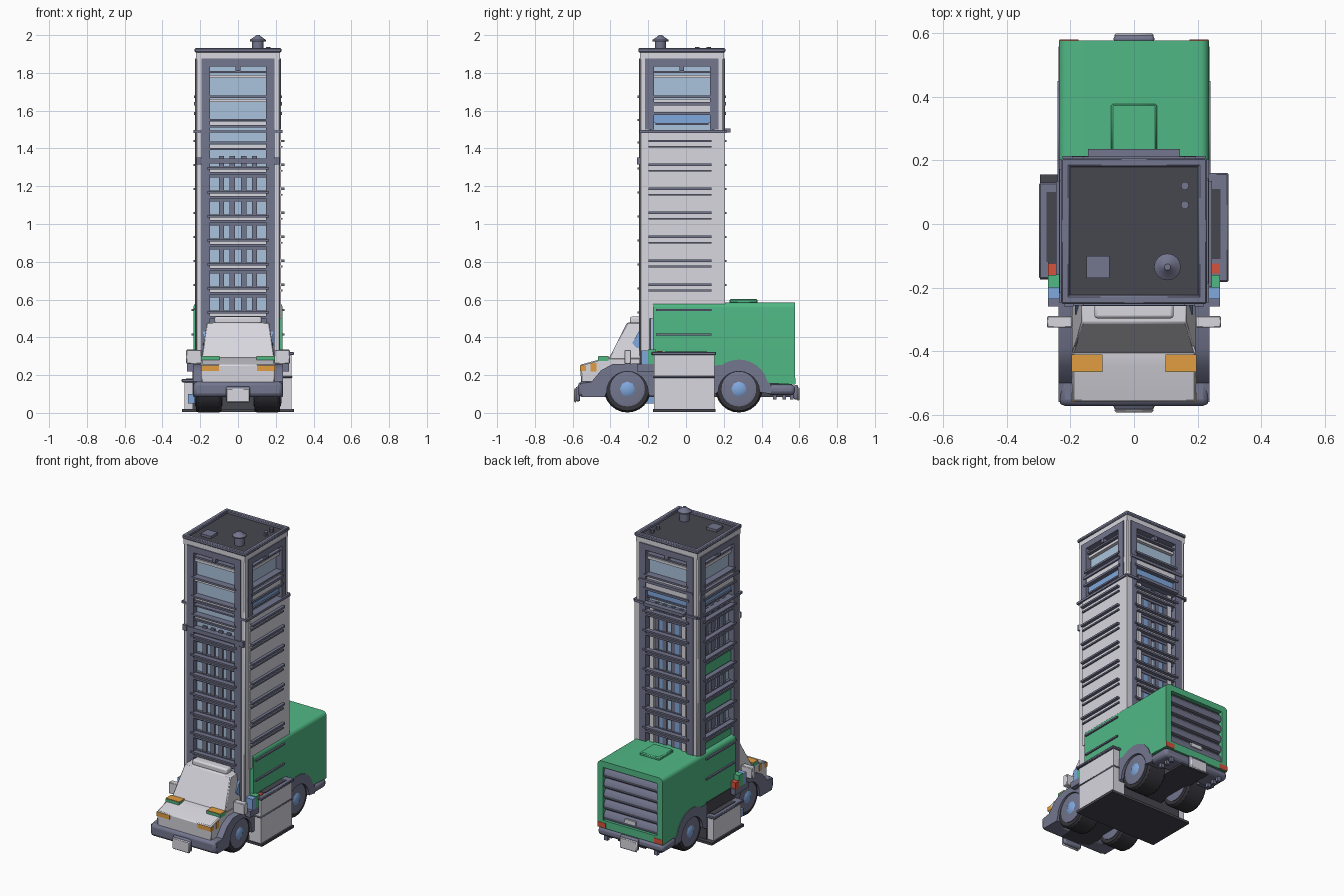
import bpy, bmesh, math

def material(name, r, g, b):
    m = bpy.data.materials.new(name)
    m.diffuse_color = [((c / 255 + 0.055) / 1.055) ** 2.4 for c in (r, g, b)] + [1]
    return m

SLATE = material("slate", 115, 118, 142)
LIGHT = material("light grey", 216, 215, 223)
GREEN = material("green", 80, 184, 133)
DARK = material("dark grey", 70, 70, 79)
GLASS = material("pale glass", 171, 196, 221)
BLUE = material("blue", 128, 168, 222)
ORANGE = material("orange", 226, 158, 64)
RED = material("red", 214, 82, 60)
TYRE = material("tyre black", 52, 52, 58)

def finish(name, bm, mat, bevel=0, seg=1):
    bmesh.ops.recalc_face_normals(bm, faces=bm.faces)
    me = bpy.data.meshes.new(name)
    bm.to_mesh(me)
    bm.free()
    me.materials.append(mat)
    me.shade_smooth()
    me.set_sharp_from_angle(angle=math.radians(30))
    ob = bpy.data.objects.new(name, me)
    bpy.context.collection.objects.link(ob)
    if bevel:
        mod = ob.modifiers.new("bevel", 'BEVEL')
        mod.width, mod.segments = bevel, seg
    return ob

def boxes(name, mat, items, bevel=0, seg=1):
    """Each item is x0, x1, y0, y1, z0, z1."""
    bm = bmesh.new()
    for x0, x1, y0, y1, z0, z1 in items:
        vs = bmesh.ops.create_cube(bm, size=1)['verts']
        for v in vs:
            v.co = ((x0 + x1) / 2 + v.co.x * (x1 - x0), (y0 + y1) / 2 + v.co.y * (y1 - y0),
                    (z0 + z1) / 2 + v.co.z * (z1 - z0))
    return finish(name, bm, mat, bevel, seg)

def prism(name, mat, pts, spans, axis='x', bevel=0):
    """Extrude a profile: (y,z) along x, or (x,z) along y."""
    bm = bmesh.new()
    for a, b in spans:
        rings = [[bm.verts.new((t, p, q) if axis == 'x' else (p, t, q)) for p, q in pts] for t in (a, b)]
        bm.faces.new(rings[0])
        bm.faces.new(rings[1][::-1])
        for i in range(len(pts)):
            j = (i + 1) % len(pts)
            bm.faces.new((rings[0][i], rings[0][j], rings[1][j], rings[1][i]))
    return finish(name, bm, mat, bevel)

def lathe(name, mat, prof, centres, axis='z', n=24):
    """Revolve (radius, offset) points round z or x."""
    bm = bmesh.new()
    for cx, cy, cz in centres:
        rings = []
        for r, h in prof:
            ring = []
            for k in range(n):
                a = 2 * math.pi * k / n
                p, q = r * math.cos(a), r * math.sin(a)
                ring.append(bm.verts.new((cx + h, cy + p, cz + q) if axis == 'x' else (cx + p, cy + q, cz + h)))
            rings.append(ring)
        for A, B in zip(rings, rings[1:]):
            for k in range(n):
                bm.faces.new((A[k], A[(k + 1) % n], B[(k + 1) % n], B[k]))
        bm.faces.new(rings[0])
        bm.faces.new(rings[-1])
    return finish(name, bm, mat)

def arc(cy, cz, r, a0, a1, n=12):
    return [(cy + r * math.cos(math.radians(a0 + (a1 - a0) * i / n)),
             cz + r * math.sin(math.radians(a0 + (a1 - a0) * i / n))) for i in range(n + 1)]

H, CY = 0.222, -0.022
def on(face, u0, u1, z0, z1, d0, d1):
    """Box on a tower face: u runs across it, d outward from it."""
    s = -1 if face in ('front', 'left') else 1
    d = sorted((s * (H + d0), s * (H + d1)))
    if face in ('front', 'back'):
        u = sorted((-s * u0, -s * u1))
        return (*u, CY + d[0], CY + d[1], z0, z1)
    u = sorted((s * u0, s * u1))
    return (*d, CY + u[0], CY + u[1], z0, z1)

FACES = ('front', 'right', 'back', 'left')
STOREYS = [0.545 + 0.127 * i for i in range(8)]

# Tower core and corners
boxes("tower_glass_core", GLASS, [(-0.188, 0.188, CY - 0.188, CY + 0.188, 0.2, 1.9)])
boxes("tower_corner_posts", LIGHT, [(min(a, b), max(a, b), min(c, d), max(c, d), 0.25, 1.9)
      for a, b in ((0.165, H), (-0.165, -H)) for c, d in ((CY + 0.165, CY + H), (CY - 0.165, CY - H))], 0.006)
boxes("tower_top_band", LIGHT, [(-H, H, CY - H, CY + H, 1.87, 1.909)])
# Roof
boxes("roof_floor", DARK, [(-0.21, 0.21, CY - 0.21, CY + 0.21, 1.895, 1.914)])
boxes("roof_rim", SLATE, [on(f, -0.229, 0.229, 1.908, 1.931, -0.02, 0.008) for f in FACES], 0.005)
lathe("roof_chimney", SLATE, [(0.03, 1.9), (0.03, 1.965), (0.042, 1.967), (0.042, 1.975), (0.012, 1.996), (0.01, 2.0)],
      [(0.105, -0.135, 0)], n=16)
boxes("roof_hatch", SLATE, [(-0.15, -0.077, -0.17, -0.1, 1.9, 1.93)])
lathe("roof_pipes", SLATE, [(0.013, 1.9), (0.013, 1.938)], [(0.16, 0.12, 0), (0.16, 0.06, 0)], n=10)
# Upper storeys on all faces
frames, strips, blues = [], [], []
for f in FACES:
    for s in (-1, 1):
        a, b = sorted((s * 0.148, s * 0.194))
        frames.append(on(f, a, b, 1.5, 1.875, -0.035, 0.006))
    frames += [on(f, -0.194, 0.194, 1.835, 1.875, -0.035, 0.006), on(f, -0.15, 0.15, 1.80, 1.811, -0.035, -0.004),
               on(f, -0.012, 0.012, 1.81, 1.84, -0.03, 0.004), on(f, -0.16, 0.16, 1.667, 1.679, -0.035, 0.012)]
    strips += [on(f, -0.148, 0.148, 1.772, 1.79, -0.035, -0.012), on(f, -0.148, 0.148, 1.645, 1.662, -0.035, -0.008)]
    if f == 'front':
        for z in (1.545, 1.425):
            frames += [on(f, -0.16, 0.16, z, z + 0.011, -0.035, 0.012), on(f, -0.148, 0.148, z - 0.034, z - 0.022, -0.035, 0)]
            strips.append(on(f, -0.148, 0.148, z - 0.022, z - 0.003, -0.035, -0.012))
        frames.append(on(f, -0.148, 0.148, 1.485, 1.494, -0.035, 0))
    else:
        w = 0.165 if f == 'right' else 0.195
        frames += [on(f, -w, w, 1.627, 1.645, -0.035, 0.012), on(f, -0.165, 0.165, 1.578, 1.592, -0.035, 0.012),
                   on(f, -0.225, 0.225, 1.482, 1.497, -0.035, 0.014)]
        strips.append(on(f, -0.195, 0.195, 1.592, 1.627, -0.035, 0.002))
        blues.append(on(f, -0.148, 0.148, 1.535, 1.578, -0.035, -0.015))
        frames.append(on(f, -0.14, 0.14, 1.525, 1.535, -0.035, -0.005))
boxes("upper_window_frames", SLATE, frames)
boxes("upper_window_strips", LIGHT, strips)
boxes("upper_blue_windows", BLUE, blues)

# Lower storeys: front, back and left window grids
frames, strips, slats = [], [], []
for f in ('front', 'back', 'left'):
    top = 1.5
    for s in (-1, 1):
        a, b = sorted((s * 0.148, s * 0.196))
        frames.append(on(f, a, b, 0.3, top, -0.035, 0.006))
    for z in STOREYS:
        if f == 'front':
            if z > 1.35:
                continue
            z -= 0.018
        slats += [on(f, -0.165, 0.165, z, z + 0.011, -0.035, 0.014),
                  on(f, -0.15, 0.15, z - 0.027, z - 0.015, -0.035, 0.004)]
        frames.append(on(f, -0.148, 0.148, z - 0.042, z + 0.016, -0.035, -0.018))
        strips.append(on(f, -0.148, 0.148, z - 0.015, z, -0.035, -0.008))
    for u in (-0.087, -0.03, 0.03, 0.087):
        frames.append(on(f, u - 0.014, u + 0.014, 0.45, 1.36 if f == 'front' else top, -0.035, -0.022))
boxes("lower_window_frames", SLATE, frames)
boxes("lower_window_strips", LIGHT, strips)
boxes("lower_window_slats", SLATE, slats)
boxes("back_light_fins", LIGHT, [on('back', u - 0.014, u + 0.014, 0.5, 1.48, -0.035, -0.01) for u in (-0.115, 0.115)])
boxes("back_blue_strips", BLUE, [on('back', u - 0.014, u + 0.014, 0.5, 1.48, -0.035, -0.024) for u in (-0.058, 0.058)])
boxes("back_header", SLATE, [on('back', -0.145, 0.145, 1.485, 1.505, 0, 0.036)])
boxes("left_green_panels", GREEN, [on('left', -0.14, 0.14, z, z + 0.068, -0.035, -0.012) for z in (0.562, 0.816, 1.07)])
boxes("front_belt", SLATE, [on('front', -0.21, 0.21, 1.32, 1.347, -0.03, 0.012)]
      + [on('front', s * 0.205 - 0.014, s * 0.205 + 0.014, 1.315, 1.352, -0.02, 0.016) for s in (-1, 1)])
# Closed panel and slats on the right
boxes("right_panel", LIGHT, [on('right', -0.18, 0.228, 0.5, 1.484, -0.035, 0.005)])
boxes("side_slats", SLATE, [on('right', -0.176, 0.158, z, z + 0.012, 0, 0.024) for z in STOREYS[1:]]
      + [on('right', -0.176, 0.158, z - 0.03, z - 0.02, 0, 0.014) for z in STOREYS[1:]]
      + [(s * 0.238 - 0.008, s * 0.238 + 0.008, -0.16, 0.135, z, z + 0.01) for s in (-1, 1) for z in (0.41, 0.54)])

# Green rear body: rounded shell, grille recess, wheel-arch skirt
W, T, R = 0.236, 0.585, 0.028
outer = [(W, 0.28)] + arc(W - R, T - R, R, 0, 90, 6) + arc(R - W, T - R, R, 90, 180, 6) + [(-W, 0.28)]
prism("rear_body", GREEN, outer, [(-0.175, 0.545)], 'y')
prism("rear_body_rim", GREEN, outer + [(-0.195, 0.28), (-0.195, 0.545), (0.195, 0.545), (0.195, 0.28)], [(0.545, 0.577)], 'y')
prism("rear_body_skirt", GREEN, [(-0.175, 0.281), (-0.175, 0.25), (0.1, 0.25)] + arc(0.28, 0.125, 0.155, 125, 12)
      + [(0.577, 0.15), (0.577, 0.281)], [(-W, -0.195), (0.195, W)])
boxes("rear_body_sill", GREEN, [(-0.2, 0.2, 0.5, 0.577, 0.15, 0.2)])
boxes("rear_grille_back", DARK, [(-0.195, 0.195, 0.44, 0.55, 0.2, 0.545)])
for i in range(5):
    z = 0.2 + 0.069 * i
    prism("rear_grille_slat_%d" % (i + 1), SLATE,
          [(0.545, z), (0.566, z + 0.004), (0.571, z + 0.022), (0.565, z + 0.045), (0.545, z + 0.066)], [(-0.194, 0.194)])
boxes("rear_lights", RED, [(s * 0.205 - 0.03, s * 0.205 + 0.03, 0.56, 0.5795, 0.153, 0.185) for s in (-1, 1)])
boxes("rear_handle", LIGHT, [(-0.04, 0.04, 0.565, 0.5765, 0.225, 0.25)])
boxes("rear_body_hatch", GREEN, [(-0.072, 0.072, 0.23, 0.378, 0.58, 0.603)], 0.006)

# Cab
prism("hood", LIGHT, [(-0.555, 0.15), (-0.56, 0.255), (-0.45, 0.285), (-0.41, 0.292), (-0.24, 0.292), (-0.24, 0.15)],
      [(-0.195, 0.195)], bevel=0.006)
bm = bmesh.new()
lo = [bm.verts.new((x, y, 0.285)) for x, y in ((-0.195, -0.41), (0.195, -0.41), (0.195, -0.23), (-0.195, -0.23))]
hi = [bm.verts.new((x, y, 0.478)) for x, y in ((-0.165, -0.312), (0.165, -0.312), (0.165, -0.23), (-0.165, -0.23))]
bm.faces.new(lo)
bm.faces.new(hi)
for i in range(4):
    bm.faces.new((lo[i], lo[(i + 1) % 4], hi[(i + 1) % 4], hi[i]))
finish("cab", bm, LIGHT, 0.005)
boxes("cab_roof_visor", LIGHT, [(-0.125, 0.125, -0.297, -0.24, 0.47, 0.51)], 0.01, 2)
prism("cab_side_windows", BLUE, [(-0.285, 0.37), (-0.25, 0.33), (-0.25, 0.43)], [(-0.186, -0.17), (0.17, 0.186)])
boxes("mirrors", LIGHT, [(s * 0.234 - 0.04, s * 0.234 + 0.04, -0.326, -0.29, 0.26, 0.332) for s in (-1, 1)], 0.003)
boxes("hood_lamp_bases", GREEN, [(s * 0.148 - 0.049, s * 0.148 + 0.049, -0.466, -0.41, 0.275, 0.298) for s in (-1, 1)])
boxes("hood_lamp_tops", ORANGE, [(s * 0.148 - 0.049, s * 0.148 + 0.049, -0.464, -0.41, 0.298, 0.302) for s in (-1, 1)])
boxes("headlights", ORANGE, [(s * 0.149 - 0.048, s * 0.149 + 0.048, -0.5605, -0.53, 0.222, 0.25) for s in (-1, 1)]
      + [(s * 0.19 - 0.007, s * 0.19 + 0.007, -0.505, -0.475, 0.22, 0.264) for s in (-1, 1)])

# Bumpers, fenders and chassis
boxes("bumpers", SLATE, [(-0.237, 0.237, -0.572, -0.46, 0.085, 0.165), (-0.237, 0.237, 0.43, 0.577, 0.095, 0.15)], 0.02, 2)
boxes("bumper_pegs", SLATE, [(x - 0.012, x + 0.012, y - 0.01, y + 0.01, 0.07, 0.1)
      for y in (0.47, 0.52, 0.56) for x in (-0.18, 0.18)])
boxes("plate_mounts", SLATE, [(-0.064, 0.064, -0.584, -0.56, 0.06, 0.14), (-0.064, 0.064, 0.57, 0.594, 0.07, 0.148)], 0.01, 2)
boxes("plates", LIGHT, [(-0.062, 0.062, -0.592, -0.58, 0.055, 0.13), (-0.062, 0.062, 0.588, 0.6, 0.065, 0.135)], 0.005)
prism("front_fenders", SLATE, [(-0.55, 0.085), (-0.56, 0.155), (-0.5, 0.165), (-0.45, 0.225), (-0.39, 0.258), (-0.2, 0.262),
      (-0.165, 0.23), (-0.165, 0.09), (-0.195, 0.09)] + arc(-0.31, 0.11, 0.11, 0, 180) + [(-0.43, 0.085)],
      [(-0.237, -0.15), (0.15, 0.237)])
prism("rear_fenders", SLATE, [(0.13, 0.09), (0.13, 0.25)] + arc(0.28, 0.125, 0.157, 125, 15) + [(0.45, 0.15), (0.45, 0.1)]
      + arc(0.28, 0.11, 0.11, 0, 180), [(-0.24, -0.15), (0.15, 0.24)])
boxes("chassis", DARK, [(-0.24, 0.24, -0.16, 0.13, 0.02, 0.26), (-0.1, 0.1, -0.55, 0.56, 0.085, 0.2),
                        (-0.296, 0.296, -0.175, 0.155, 0.004, 0.02)])
# Wheels
wheels = [(s * 0.155, y, 0.126) for s in (-1, 1) for y in (-0.31, 0.28)]
lathe("tyres", TYRE, [(0.09, -0.068), (0.115, -0.068), (0.124, -0.055), (0.124, 0.055), (0.115, 0.068), (0.09, 0.068)], wheels, 'x')
lathe("wheel_rims", SLATE, [(0.075, -0.074), (0.092, -0.071), (0.092, 0.071), (0.075, 0.074)], wheels, 'x')
lathe("wheel_hubs", BLUE, [(0.025, -0.082), (0.04, -0.074), (0.04, 0.074), (0.025, 0.082)], wheels, 'x', 8)

# Side lockers (tall on the right, low on the left)
boxes("lockers", LIGHT, [(0.2, 0.284, -0.17, 0.15, 0.01, 0.31), (-0.284, -0.2, -0.16, 0.12, 0.01, 0.165)])
boxes("locker_rims", SLATE, [(0.2, 0.297, -0.182, 0.16, 0.306, 0.323), (0.2, 0.288, -0.174, 0.154, 0.185, 0.195),
      (-0.298, -0.2, -0.172, 0.13, 0.162, 0.18)], 0.004)
boxes("locker_lids", DARK, [(0.235, 0.272, -0.11, 0.11, 0.32, 0.326), (-0.275, -0.235, -0.12, 0.1, 0.175, 0.183)])
# Coloured canisters behind the mirrors
for name, mat, y0, y1, z0, z1 in (("red_canisters", RED, -0.16, -0.125, 0.25, 0.3), ("green_canisters", GREEN, -0.2, -0.16, 0.26, 0.335),
                                  ("blue_canisters", BLUE, -0.236, -0.2, 0.26, 0.33), ("step_brackets", SLATE, -0.26, -0.12, 0.22, 0.26)):
    boxes(name, mat, [(s * 0.245 - 0.026, s * 0.245 + 0.026, y0, y1, z0, z1) for s in (-1, 1)])
boxes("right_red_cap", RED, [(0.245, 0.271, -0.155, -0.125, 0.3, 0.327)])
boxes("left_step", BLUE, [(-0.265, -0.225, -0.215, -0.17, 0.05, 0.1)])
